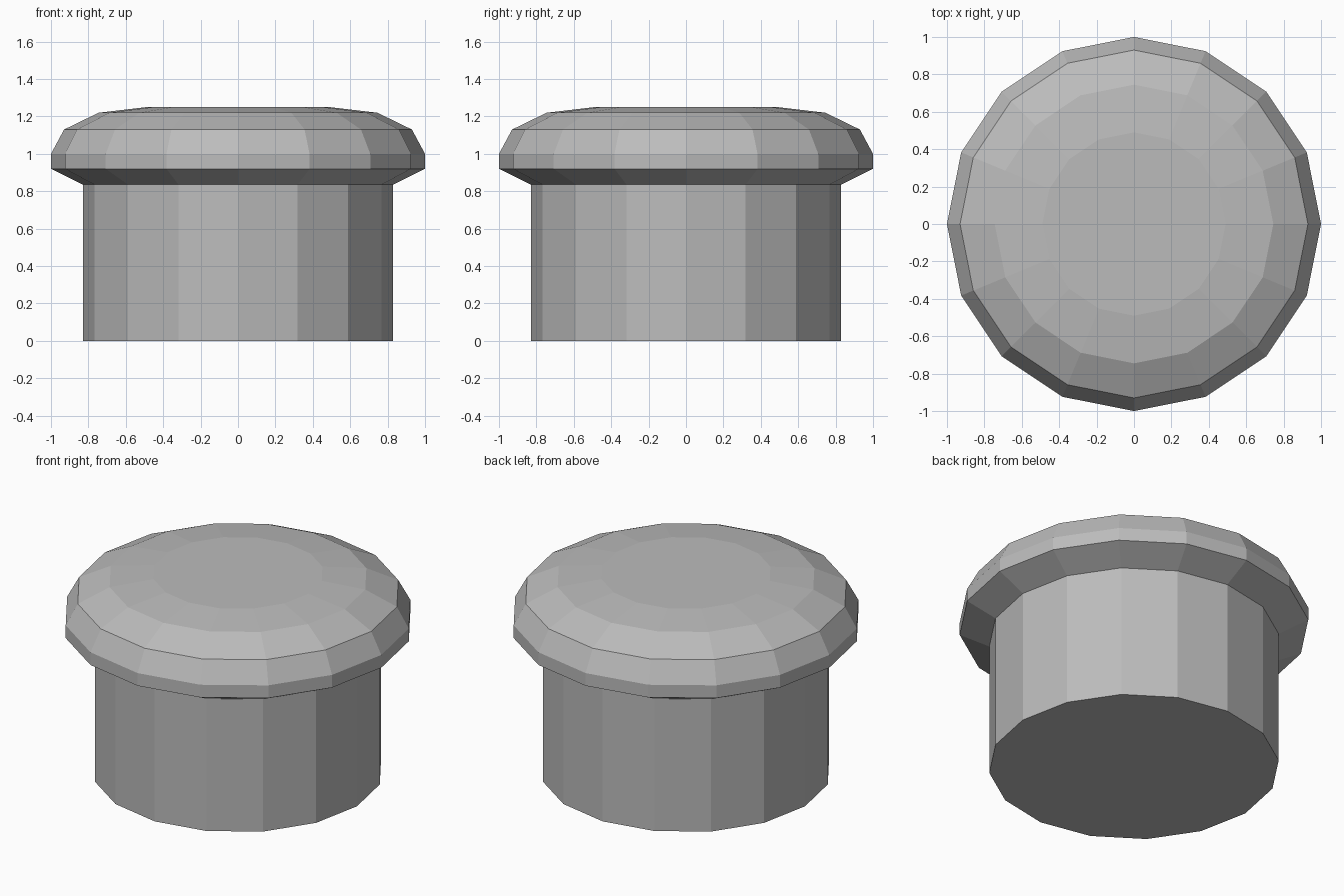
import bpy
import bmesh
from math import cos, sin, pi

SIDES = 16

old = bpy.data.objects.get("Cube")
if old:
    bpy.data.objects.remove(old, do_unlink=True)

# Single plain grey
grey = bpy.data.materials.new("plain grey")
grey.use_nodes = True
colour = (0.5, 0.5, 0.5, 1)
grey.diffuse_color = colour
grey.node_tree.nodes["Principled BSDF"].inputs["Base Color"].default_value = colour


def lathe(name, profile):
    """Faceted solid from (radius, height) rings, bottom to top, with capped ends."""
    bm = bmesh.new()
    angles = [2 * pi * i / SIDES for i in range(SIDES)]
    rings = [[bm.verts.new((r * cos(a), r * sin(a), z)) for a in angles]
             for r, z in profile]
    for low, high in zip(rings, rings[1:]):
        for i in range(SIDES):
            j = (i + 1) % SIDES
            bm.faces.new((low[i], low[j], high[j], high[i]))
    bm.faces.new(reversed(rings[0]))
    bm.faces.new(rings[-1])
    mesh = bpy.data.meshes.new(name)
    bm.to_mesh(mesh)
    bm.free()
    mesh.materials.append(grey)
    obj = bpy.data.objects.new(name, mesh)
    bpy.context.collection.objects.link(obj)
    return obj


# Stem, flared collar and domed cap in one continuous outline
lathe("capped_plug", [
    (0.83, 0), (0.83, 0.835),
    (1, 0.92), (1, 1),
    (0.93, 1.13), (0.745, 1.22), (0.49, 1.25),
])
